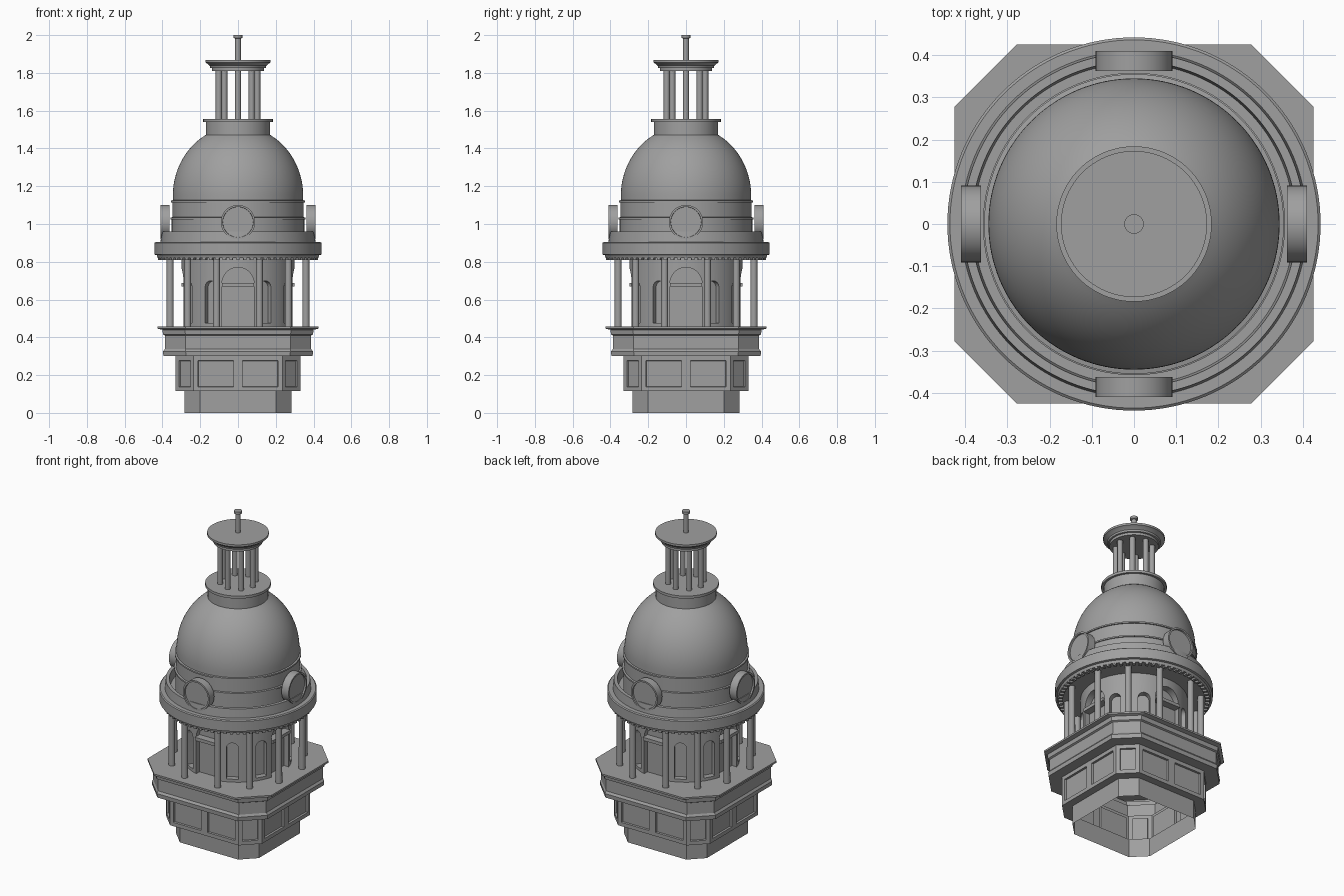
import bpy, bmesh
from math import pi, sin, cos, radians, sqrt
from mathutils import Matrix, Vector

cube = bpy.data.objects.get("Cube")
if cube:
    bpy.data.objects.remove(cube)

stone = bpy.data.materials.new("grey_stone")
stone.use_nodes = True
GREY = (0.35, 0.35, 0.35, 1)
stone.diffuse_color = GREY
stone.node_tree.nodes["Principled BSDF"].inputs["Base Color"].default_value = GREY


def finish(bm, name, smooth=True):
    """Turn a bmesh into a named stone object."""
    me = bpy.data.meshes.new(name)
    bm.to_mesh(me)
    bm.free()
    me.materials.append(stone)
    if smooth:
        me.shade_smooth()
        me.set_sharp_from_angle(angle=radians(30))
    ob = bpy.data.objects.new(name, me)
    bpy.context.scene.collection.objects.link(ob)
    return ob


def lathe_into(bm, profile, steps, matrix=Matrix()):
    """Spin an (r, z) profile about z and add it to bm."""
    part = bmesh.new()
    vs = [part.verts.new((r, 0, z)) for r, z in profile]
    es = [part.edges.new(pair) for pair in zip(vs, vs[1:])]
    bmesh.ops.spin(part, geom=vs + es, cent=(0, 0, 0), axis=(0, 0, 1),
                   angle=2 * pi, steps=steps)
    bmesh.ops.remove_doubles(part, verts=part.verts, dist=1e-5)
    bmesh.ops.recalc_face_normals(part, faces=part.faces)
    part.transform(matrix)
    me = bpy.data.meshes.new("part")
    part.to_mesh(me)
    part.free()
    bm.from_mesh(me)
    bpy.data.meshes.remove(me)


def lathe(name, profile, steps=96):
    bm = bmesh.new()
    lathe_into(bm, profile, steps)
    return finish(bm, name)


def box_into(bm, lo, hi, turn=0):
    lo, hi = Vector(lo), Vector(hi)
    size = Matrix.Diagonal((*(hi - lo), 1))
    bmesh.ops.create_cube(bm, size=1, matrix=Matrix.Rotation(turn, 4, "Z")
                          @ Matrix.Translation((lo + hi) / 2) @ size)


def octagon_tier(name, levels, capped=False, panels=False):
    """Stack chamfered squares given as (half width, half flat, z)."""
    bm = bmesh.new()
    rings = []
    for h, f, z in levels:
        ring = []
        for k in range(4):
            turn = Matrix.Rotation(k * pi / 2, 3, "Z")
            ring += [bm.verts.new(turn @ Vector(p))
                     for p in ((-f, -h, z), (0, -h, z), (f, -h, z))]
        rings.append(ring)
    walls = []
    for a, b in zip(rings, rings[1:]):
        for i in range(12):
            j = (i + 1) % 12
            walls.append(bm.faces.new((a[i], a[j], b[j], b[i])))
    if capped:
        bm.faces.new(rings[-1])
    bm.normal_update()
    if panels:
        bmesh.ops.inset_individual(bm, faces=walls, thickness=0.033)
        bmesh.ops.inset_individual(bm, faces=walls, thickness=0.002, depth=-0.012)
    return finish(bm, name, smooth=False)


def arch_cutter(bm, width, z0, spring, near, far, turn):
    """Arched prism pointing out of the drum."""
    part = bmesh.new()
    outline = [(width, z0)]
    outline += [(width * cos(i * pi / 20), spring + width * sin(i * pi / 20))
                for i in range(21)]
    outline += [(-width, z0)]
    face = part.faces.new([part.verts.new((x, -near, z)) for x, z in outline])
    out = bmesh.ops.extrude_face_region(part, geom=[face])
    bmesh.ops.translate(part, vec=(0, near - far, 0),
                        verts=[v for v in out["geom"] if isinstance(v, bmesh.types.BMVert)])
    bmesh.ops.recalc_face_normals(part, faces=part.faces)
    part.transform(Matrix.Rotation(turn, 4, "Z"))
    me = bpy.data.meshes.new("part")
    part.to_mesh(me)
    part.free()
    bm.from_mesh(me)
    bpy.data.meshes.remove(me)


QUARTERS = [k * pi / 2 for k in range(4)]

# Hollow chamfered base, panelled tier and terrace
octagon_tier("base_plinth", [(.283, .2, 0), (.283, .2, .115), (.33, .235, .115)])
octagon_tier("panelled_tier", [(.33, .235, .115), (.33, .235, .30)], panels=True)
octagon_tier("terrace", [(.33, .235, .30), (.395, .275, .30), (.397, .277, .325),
                         (.387, .277, .338), (.387, .277, .41), (.397, .279, .415),
                         (.4, .28, .44), (.425, .278, .446), (.425, .278, .457)],
             capped=True)

# Round drum with arched doorways and small niches cut into it
drum = lathe("drum", [(0, .45), (.3, .45), (.3, .825), (0, .825)])
cuts = bmesh.new()
for q in QUARTERS:
    arch_cutter(cuts, .085, .44, .685, .255, .4, q)
    for side in (-1, 1):
        arch_cutter(cuts, .034, .475, .665, .265, .4, q + side * radians(29))
cutter = finish(cuts, "arch_cutters", smooth=False)
cutter.hide_render = True
mod = drum.modifiers.new("arches", "BOOLEAN")
mod.operation = "DIFFERENCE"
mod.solver = "EXACT"
mod.object = cutter
bpy.context.view_layer.update()
cut_mesh = bpy.data.meshes.new_from_object(
    drum.evaluated_get(bpy.context.evaluated_depsgraph_get()))
drum.modifiers.clear()
drum.data = cut_mesh
cut_mesh.shade_smooth()
cut_mesh.set_sharp_from_angle(angle=radians(30))
bpy.data.objects.remove(cutter)

# Bars across the doorways
bm = bmesh.new()
for q in QUARTERS:
    box_into(bm, (-.085, -.3, .668), (.085, -.25, .688), q)
finish(bm, "doorway_bars", smooth=False)

# Colonnade: two columns beside each doorway and one on each diagonal
bm = bmesh.new()
for q in QUARTERS:
    for a in (-17.5, 17.5, 45):
        place = Matrix.Rotation(q + radians(a), 4, "Z") @ Matrix.Translation((0, -.377, 0))
        lathe_into(bm, [(0, .455), (.019, .455), (.018, .822), (0, .822)], 20, place)
finish(bm, "colonnade_columns")

# Main cornice with parapet and dentils
lathe("cornice", [(0, .82), (.425, .82), (.43, .835), (.442, .838), (.442, .9),
                  (.436, .905), (.41, .905), (.405, .96), (.385, .96), (.38, .905),
                  (0, .905)], 128)
bm = bmesh.new()
for k in range(72):
    box_into(bm, (-.009, -.424, .81), (.009, -.4, .822), k * 2 * pi / 72)
finish(bm, "dentils", smooth=False)

# Dome: banded wall, then an elliptical shell
shell = [(.345 * sqrt(1 - (t / .37) ** 2), 1.15 + t)
         for t in [i * .32 / 20 for i in range(21)]]
lathe("dome", [(.352, .9), (.352, 1.025), (.358, 1.025), (.358, 1.034), (.348, 1.036),
               (.348, 1.115), (.355, 1.115), (.355, 1.124), (.345, 1.126)] + shell
      + [(0, 1.48)], 128)

# Round windows on the four sides
bm = bmesh.new()
for q in QUARTERS:
    place = (Matrix.Rotation(q, 4, "Z") @ Matrix.Translation((0, -.362, 1.01))
             @ Matrix.Rotation(pi / 2, 4, "X"))
    lathe_into(bm, [(0, 0), (.091, 0), (.091, .048), (.081, .048), (.08, .038),
                    (0, .038)], 48, place)
finish(bm, "round_windows")

# Lantern base, columns, roof and finial
lathe("lantern_base", [(.17, 1.45), (.17, 1.54), (.184, 1.54), (.184, 1.556), (0, 1.556)])
bm = bmesh.new()
for k in range(8):
    place = Matrix.Rotation(k * pi / 4, 4, "Z") @ Matrix.Translation((0, -.102, 0))
    lathe_into(bm, [(0, 1.55), (.016, 1.55), (.016, 1.815), (0, 1.815)], 16, place)
finish(bm, "lantern_columns")
lathe("lantern_roof", [(0, 1.81), (.138, 1.81), (.138, 1.825), (.147, 1.827),
                       (.15, 1.838), (.168, 1.853), (.173, 1.855), (.173, 1.868),
                       (0, 1.868)])
lathe("finial", [(0, 1.86), (.015, 1.86), (.015, 1.982), (.023, 1.986), (.023, 2),
                 (0, 2)], 32)
